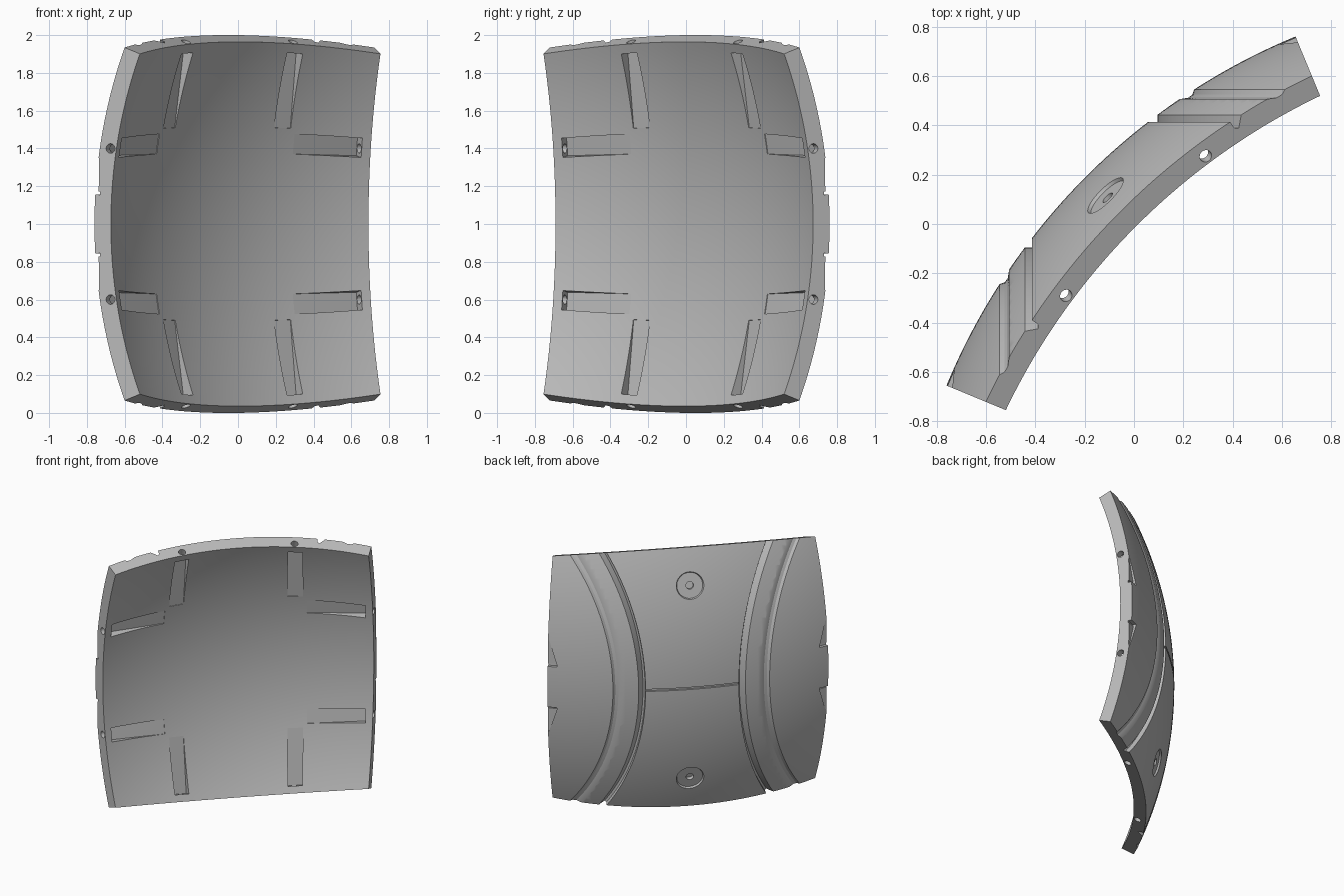
import bpy, bmesh
from math import radians, tan, sin, cos, pi, sqrt
from mathutils import Matrix, Vector

cube = bpy.data.objects.get("Cube")
if cube:
    bpy.data.objects.remove(cube, do_unlink=True)

# Spherical shell panel: outer radius, inner radius, half angle
RO, RI, HALF = 2.614, 2.52, 22.5
S = sqrt(0.5)
# Panel frame: local x sideways, local y up, local z outwards from the sphere centre
FRAME = Matrix(((-S, 0, -S, 1.655), (-S, 0, S, -1.655), (0, 1, 0, 1), (0, 0, 0, 1)))
SIGNS = [(1, 1), (1, -1), (-1, 1), (-1, -1)]


def patch(bm, a_lo, a_hi, b_span, r_lo, r_hi, n=1, swap=False, sign=(1, 1)):
    """Closed block on the sphere; pairs give values at both ends of b_span."""
    def point(i, j, radii):
        def mix(pair):
            return pair[0] + (pair[1] - pair[0]) * j / n
        a = mix(a_lo) + (mix(a_hi) - mix(a_lo)) * i / n
        x, y = tan(radians(a)) * sign[0], tan(radians(mix(b_span))) * sign[1]
        d = Vector((y, x, 1) if swap else (x, y, 1)).normalized()
        return bm.verts.new(d * mix(radii))
    rng = range(n + 1)
    low, high = ([[point(i, j, r) for j in rng] for i in rng] for r in (r_lo, r_hi))
    for i in range(n):
        for j in range(n):
            for g in (low, high):
                bm.faces.new((g[i][j], g[i + 1][j], g[i + 1][j + 1], g[i][j + 1]))
    for k in range(n):
        for e in (0, n):
            bm.faces.new((low[k][e], low[k + 1][e], high[k + 1][e], high[k][e]))
            bm.faces.new((low[e][k], low[e][k + 1], high[e][k + 1], high[e][k]))


def ring(bm, profile, axis, steps=160):
    """Revolve a closed (height, radius) profile around an axis through the centre."""
    turn = axis.to_track_quat('Z', 'Y').to_matrix()
    loops = [[bm.verts.new(turn @ Vector((r * cos(2 * pi * s / steps), r * sin(2 * pi * s / steps), h)))
              for h, r in profile] for s in range(steps)]
    for s in range(steps):
        p, q = loops[s], loops[(s + 1) % steps]
        for k in range(len(profile)):
            m = (k + 1) % len(profile)
            bm.faces.new((p[k], p[m], q[m], q[k]))


def plug(bm, centre, direction, r1, r2, depth):
    m = Matrix.Translation(centre) @ direction.to_track_quat('Z', 'Y').to_matrix().to_4x4()
    bmesh.ops.create_cone(bm, cap_ends=True, segments=40, radius1=r1, radius2=r2, depth=depth, matrix=m)


def finish(bm, name):
    bm.transform(FRAME)
    bm.normal_update()
    bmesh.ops.recalc_face_normals(bm, faces=bm.faces[:])
    mesh = bpy.data.meshes.new(name)
    bm.to_mesh(mesh)
    bm.free()
    obj = bpy.data.objects.new(name, mesh)
    bpy.context.scene.collection.objects.link(obj)
    return obj


def cut(body, cutter):
    """Subtract the cutter with the first solver that gives a valid result."""
    before = len(body.data.polygons)
    mod = body.modifiers.new(cutter.name, 'BOOLEAN')
    mod.operation, mod.object = 'DIFFERENCE', cutter
    for solver in ('MANIFOLD', 'EXACT', 'FLOAT'):
        mod.solver = solver
        body.update_tag()
        graph = bpy.context.evaluated_depsgraph_get()
        result = body.evaluated_get(graph)
        if len(result.data.polygons) > before:
            body.data = bpy.data.meshes.new_from_object(result, depsgraph=graph)
            break
    body.modifiers.remove(mod)
    bpy.data.objects.remove(cutter, do_unlink=True)


# Shell body
shell = bmesh.new()
patch(shell, (-HALF, -HALF), (HALF, HALF), (-HALF, HALF), (RI, RI), (RO, RO), n=56)
panel = finish(shell, "curved_panel")

# Circular grooves: a narrow stepped one and a wider shallow one on each side
grooves = bmesh.new()
for side in (-1, 1):
    axis = Vector((side * S, 0, S))
    ring(grooves, [(2.045, 1.56), (2.045, 1.578), (2.07, 1.6), (2.12, 1.64), (2.12, 1.56)], axis)
    ring(grooves, [(2.16, 1.475), (2.167, 1.435), (2.18, 1.418), (2.205, 1.41), (2.3, 1.5)], axis)

# Sloped bolt pockets inside, edge notches, centre seam and round dishes outside
pockets = bmesh.new()
# Bolt bores, dish holes and thin edge slits
bores = bmesh.new()
for sign in SIGNS:
    for swap in (False, True):
        patch(pockets, (8.62, 8.62), (11.12, 11.12), (11.8, 21.3), (RI - .06, RI - .06),
              (RI + .004, RI + .065), swap=swap, sign=sign)
        p = Vector((.4 * sign[0], 2.33 * tan(radians(HALF)) * sign[1], 2.33))
        d = Vector((0, cos(radians(HALF)) * sign[1], -sin(radians(HALF))))
        if swap:
            p, d = p.yxz, d.yxz
        plug(bores, p + d * .01, d, .025, .025, .13)
    patch(pockets, (21.0, 22.3), (23.5, 23.5), (4.0, 8.3), (RO - .018, RO - .004),
          (RO + .06, RO + .06), sign=sign)
    patch(bores, (21.0, 21.0), (23.5, 23.5), (3.7, 4.1), (RO - .026, RO - .026),
          (RO + .06, RO + .06), sign=sign)
patch(pockets, (-7.75, -7.75), (7.75, 7.75), (-.18, .18), (RO - .016, RO - .016),
      (RO + .05, RO + .05), n=12)
for side in (-1, 1):
    d = Vector((0, .744 * side, 2.506)).normalized()
    plug(pockets, d * (RO + .01), d, .092, .116, .05)
    plug(bores, d * (RO - .01), d, .027, .027, .06)

# Cut everything out of the shell
for name, data in (("groove_cutter", grooves), ("pocket_cutter", pockets), ("bore_cutter", bores)):
    cutter = finish(data, name)
    cutter.hide_render = True
    cut(panel, cutter)

# Plain grey finish
grey = bpy.data.materials.new("plain_grey")
grey.use_nodes = True
colour = (.5, .5, .5, 1)
grey.diffuse_color = colour
grey.node_tree.nodes["Principled BSDF"].inputs["Base Color"].default_value = colour
panel.data.materials.clear()
panel.data.materials.append(grey)
for poly in panel.data.polygons:
    poly.material_index = 0

for obj in bpy.context.selected_objects:
    obj.select_set(False)
panel.select_set(True)
bpy.context.view_layer.objects.active = panel
bpy.ops.object.shade_smooth_by_angle(angle=radians(25))
